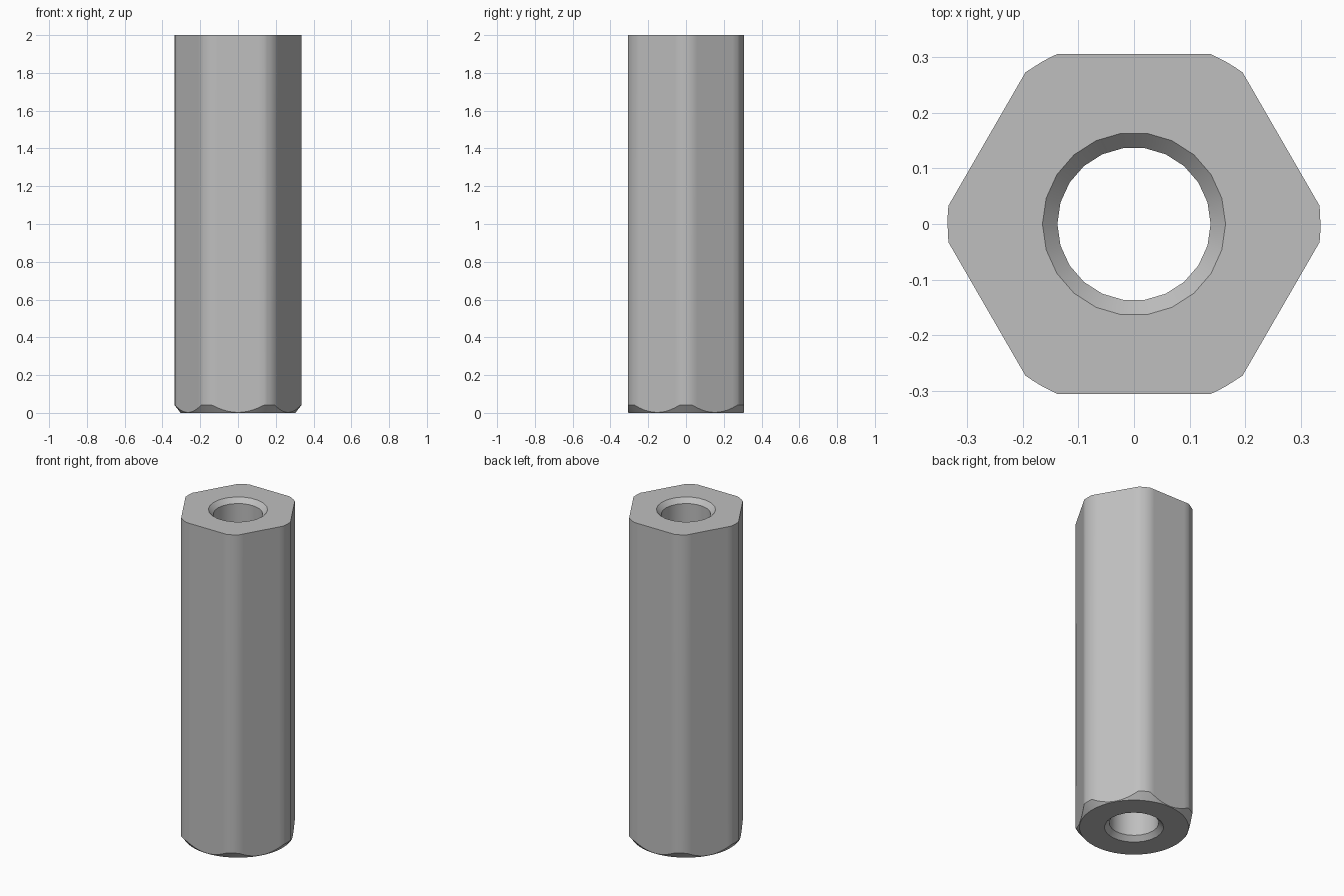
import bpy
import bmesh
from math import pi, sin, cos, radians, acos

cube = bpy.data.objects.get("Cube")
if cube:
    bpy.data.objects.remove(cube, do_unlink=True)

HEIGHT = 2.0
APOTHEM = 0.306      # half the width across flats
CORNER_R = 0.336     # radius that trims the hexagon corners
BASE_R = 0.304       # radius of the round bottom face
CHAMFER_SLOPE = 1.3
BORE_R, SINK_R, SINK_DEPTH = 0.138, 0.165, 0.028
BORE_SIDES = 22

metal = bpy.data.materials.new("grey metal")
metal.use_nodes = True
grey = (0.52, 0.52, 0.52, 1.0)
metal.diffuse_color = grey
metal.node_tree.nodes["Principled BSDF"].inputs["Base Color"].default_value = grey

bm = bmesh.new()


def ring(points):
    """Closed loop of vertices."""
    return [bm.verts.new(p) for p in points]


def skin(lower, upper):
    """Band of quads between two loops of equal length."""
    n = len(lower)
    for i in range(n):
        j = (i + 1) % n
        bm.faces.new((lower[i], lower[j], upper[j], upper[i]))


def loop_edges(loop):
    return [bm.edges.get((loop[i - 1], loop[i])) for i in range(len(loop))]


# Hexagon outline with rounded corners: angle and radius pairs
half_flat = acos(APOTHEM / CORNER_R)
half_corner = pi / 6 - half_flat
outline = []
for side in range(6):
    corner = side * pi / 3
    for k in range(4):
        outline.append((corner + half_corner * (k / 2 - 1), CORNER_R))
        if k == 3:
            outline[-1] = (corner + half_corner, CORNER_R)
    middle = corner + pi / 6
    for k in range(1, 10):
        off = half_flat * (k / 5 - 1)
        outline.append((middle + off, APOTHEM / cos(off)))
# The corner arc's end is reached once only
clean = []
for a, r in outline:
    if not clean or a - clean[-1][0] > radians(0.1):
        clean.append((a, r))
outline = clean

# Outer body: round base, scalloped chamfer, hexagonal sides
base = ring((BASE_R * cos(a), BASE_R * sin(a), 0) for a, r in outline)
scallop = ring((r * cos(a), r * sin(a), (r - BASE_R) * CHAMFER_SLOPE) for a, r in outline)
top = ring((r * cos(a), r * sin(a), HEIGHT) for a, r in outline)
skin(base, scallop)
skin(scallop, top)

# Through bore with a countersink at both ends
bore = []
for r, z in ((SINK_R, 0), (BORE_R, SINK_DEPTH),
             (BORE_R, HEIGHT - SINK_DEPTH), (SINK_R, HEIGHT)):
    angles = [2 * pi * i / BORE_SIDES for i in range(BORE_SIDES)]
    bore.append(ring((r * cos(a), r * sin(a), z) for a in angles))
for lower, upper in zip(bore, bore[1:]):
    skin(upper, lower)

# Flat end faces between outline and bore
for outer, inner, z in ((base, bore[0], -1), (top, bore[-1], 1)):
    bmesh.ops.triangle_fill(bm, use_beauty=True, use_dissolve=False,
                            edges=loop_edges(outer) + loop_edges(inner),
                            normal=(0, 0, z))
bmesh.ops.recalc_face_normals(bm, faces=bm.faces)

mesh = bpy.data.meshes.new("hex_standoff")
bm.to_mesh(mesh)
bm.free()
mesh.materials.append(metal)
standoff = bpy.data.objects.new("hex_standoff", mesh)
bpy.context.collection.objects.link(standoff)

bpy.ops.object.select_all(action='DESELECT')
standoff.select_set(True)
bpy.context.view_layer.objects.active = standoff
bpy.ops.object.shade_smooth_by_angle(angle=radians(28))
